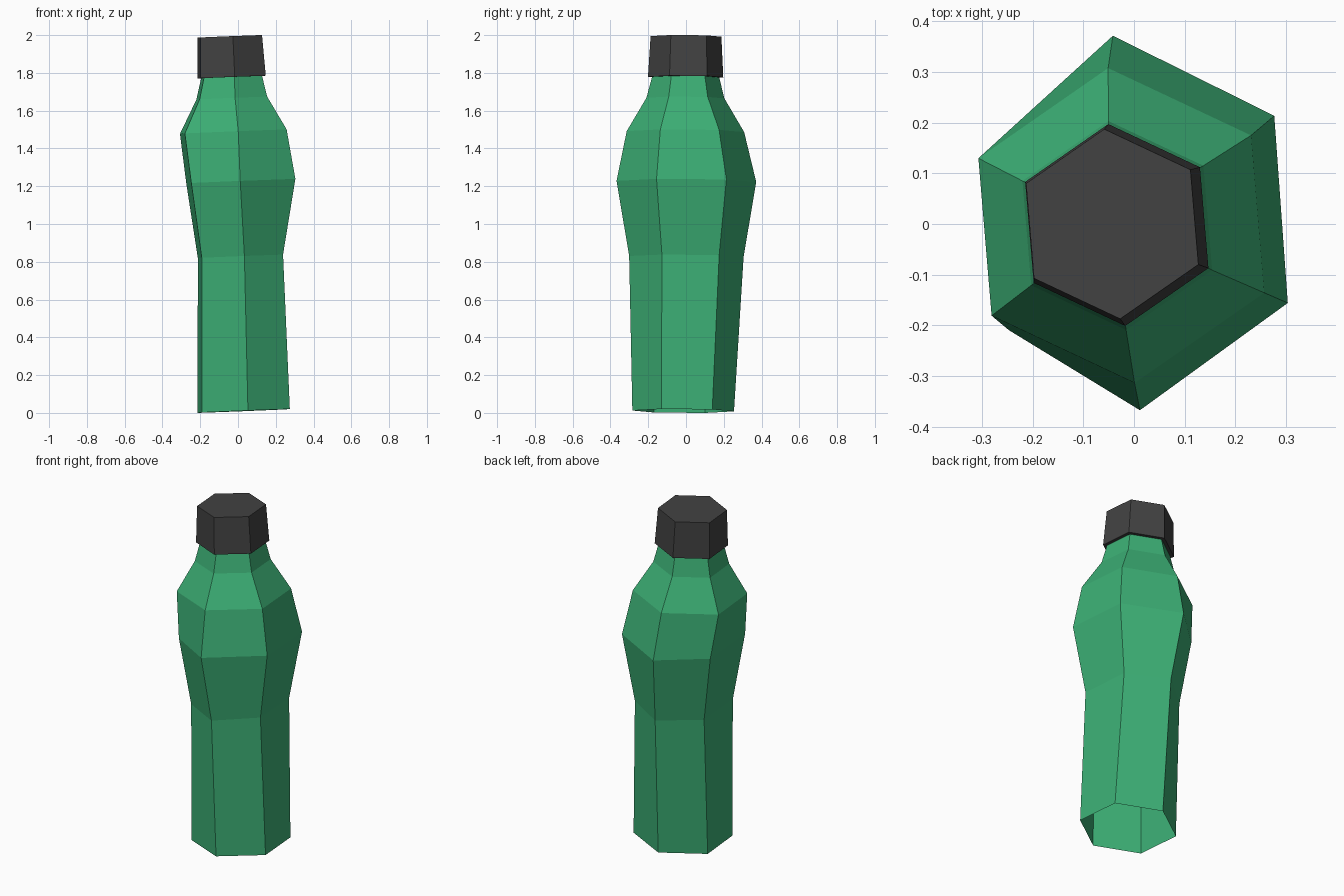
import bpy, bmesh, math

if "Cube" in bpy.data.objects:
    bpy.data.objects.remove(bpy.data.objects["Cube"])

SIDES = 6
TURN = math.radians(34.8)      # rotation of the hexagonal section
TILT_X, TILT_Y = 0.04, -0.005  # slight lean of every ring


def material(name, color):
    m = bpy.data.materials.new(name)
    m.diffuse_color = (*color, 1.0)
    m.use_nodes = True
    m.node_tree.nodes["Principled BSDF"].inputs["Base Color"].default_value = m.diffuse_color
    return m


def ring(bm, z, cx, cy, r, sx=1.0, ridge=0.0):
    """Tilted hexagon; sx squashes it in x, ridge shifts the front and back corners."""
    verts = []
    for i in range(SIDES):
        a = TURN + i * math.tau / SIDES
        x = cx + r * sx * math.cos(a) + (ridge if i % 3 == 1 else 0.0)
        y = cy + r * math.sin(a)
        verts.append(bm.verts.new((x, y, z + TILT_X * x + TILT_Y * y)))
    return verts


def loft(name, rings, mat, close_top=False):
    bm = bmesh.new()
    loops = [ring(bm, *p) for p in rings]
    for low, high in zip(loops, loops[1:]):
        for i in range(SIDES):
            j = (i + 1) % SIDES
            bm.faces.new((low[i], low[j], high[j], high[i]))
    if close_top:
        bm.faces.new(loops[-1])
    mesh = bpy.data.meshes.new(name)
    bm.to_mesh(mesh)
    bm.free()
    mesh.materials.append(mat)
    obj = bpy.data.objects.new(name, mesh)
    bpy.context.collection.objects.link(obj)
    return obj


green = material("bottle_green", (0.045, 0.43, 0.178))
dark = material("cap_dark_grey", (0.054, 0.054, 0.054))

# Bottle body, open underneath: z, centre x, centre y, radius, x squash, ridge shift
loft("bottle_body", [
    (0.009, 0.030, -0.015, 0.270),
    (0.828, 0.013, 0.002, 0.304, 0.82),
    (1.226, 0.015, 0.002, 0.371, 0.86, -0.030),
    (1.490, -0.025, -0.003, 0.312),
    (1.668, -0.033, -0.003, 0.207),
    (1.780, -0.034, -0.002, 0.178),
], green)

# Cap: underside lip, tapered side, flat top
loft("bottle_cap", [
    (1.779, -0.034, -0.002, 0.176),
    (1.779, -0.034, -0.002, 0.200),
    (1.995, -0.043, 0.000, 0.188),
], dark, close_top=True)
